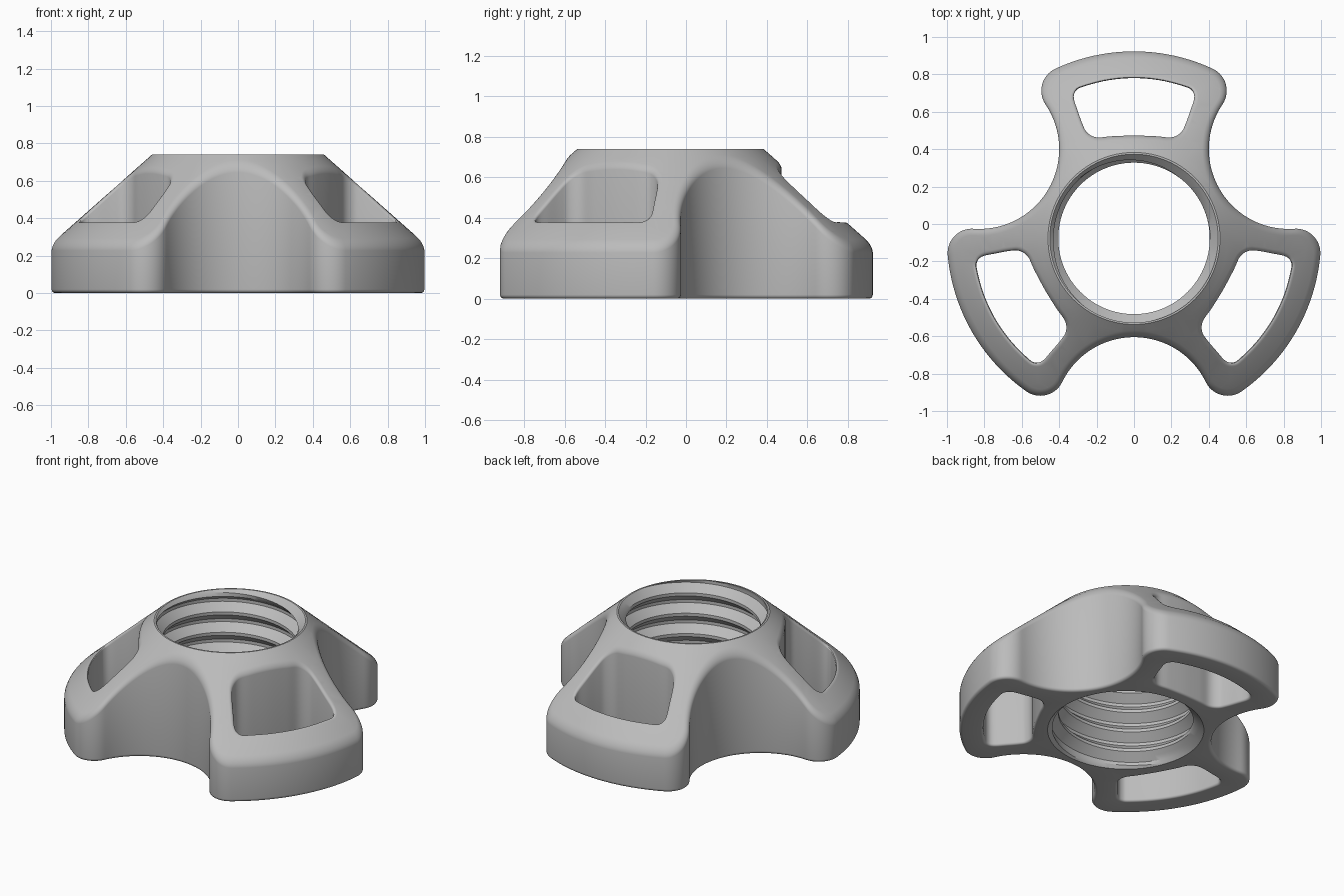
import bpy, bmesh
from math import sin, cos, pi, sqrt, tau, atan2, hypot, radians
from mathutils import Vector, Matrix
from mathutils.geometry import delaunay_2d_cdt

if "Cube" in bpy.data.objects:
    bpy.data.objects.remove(bpy.data.objects["Cube"])

HEIGHT, TOP_R, BORE_TOP, BORE_BOTTOM = 0.74, 0.46, 0.45, 0.47
SEGMENTS, PITCH = 96, 0.135
CENTRE_Y = -0.077


def cone(p):
    """Height of the conical top above a plan point."""
    return min(HEIGHT, HEIGHT - 0.885 * (hypot(p[0], p[1]) - TOP_R))


def arc(centre, radius, a, b, n):
    return [centre + radius * Vector((cos(a + (b - a) * i / n), sin(a + (b - a) * i / n)))
            for i in range(n + 1)]


def mirrored(half):
    """Join a half outline to its mirror image across the lobe axis."""
    return [Vector((-p.x, p.y)) for p in reversed(half[1:])] + half


def counter_clockwise(loop):
    area = sum(a.cross(b) for a, b in zip(loop, loop[1:] + loop[:1]))
    return loop if area > 0 else loop[::-1]


def inset(loop, d):
    out = []
    for i, p in enumerate(loop):
        t = (loop[(i + 1) % len(loop)] - loop[i - 1]).normalized()
        out.append(p + d * Vector((-t.y, t.x)))
    return out


def turned(loop, k):
    m = Matrix.Rotation(-k * tau / 3, 2)
    return [m @ p for p in loop]


def lobe_outline():
    scallop_r, corner_r = 0.427, 0.13
    scallop = 0.955 * Vector((cos(pi / 6), sin(pi / 6)))
    # Corner circle touches the outer rim and the scallop
    d, a, b = scallop.length, 1 - corner_r, scallop_r + corner_r
    along = (a * a - b * b + d * d) / (2 * d)
    u = scallop.normalized()
    corner = along * u + sqrt(a * a - along * along) * Vector((-u.y, u.x))
    rim_a = atan2(corner.y, corner.x)
    to_s, to_c = scallop - corner, corner - scallop
    half = arc(Vector((0, 0)), 1, pi / 2, rim_a, 10)
    half += arc(corner, corner_r, rim_a, atan2(to_s.y, to_s.x), 14)[1:]
    half += arc(scallop, scallop_r, atan2(to_c.y, to_c.x), pi + pi / 6, 20)[1:]
    sector = mirrored(half)[:-1]
    return counter_clockwise([p for k in range(3) for p in turned(sector, k)])


def window_outline():
    half = [Vector(p) for p in ((0, .55), (.12, .546), (.2, .54), (.25, .565), (.275, .61),
                                (.3, .68), (.322, .75), (.31, .79), (.27, .812),
                                (.14, .845), (0, .857))]
    pts = mirrored(half)[:-1]
    out, n = [], len(pts)
    for i in range(n):
        a, b, c, d = (pts[(i + k) % n] for k in (-1, 0, 1, 2))
        for s in range(5):
            t = s / 5
            out.append(0.5 * (2 * b + (c - a) * t + (2 * a - 5 * b + 4 * c - d) * t * t
                              + (3 * b - a - 3 * c + d) * t ** 3))
    return counter_clockwise(out)


bm = bmesh.new()


def bridge(rows, closed=True):
    """Skin successive rows of 3D points with quads."""
    grid = [[bm.verts.new(p) for p in row] for row in rows]
    for lo, hi in zip(grid, grid[1:]):
        n = len(lo)
        for i in range(n if closed else n - 1):
            j = (i + 1) % n
            bm.faces.new((lo[i], lo[j], hi[j], hi[i]))


def wall(loop, side, top_round, bottom_round, steps=5):
    """Upright wall with rounded rims; returns the top and bottom edge loops."""
    rows = []
    for i in range(steps + 1):
        a = pi / 2 * i / steps
        ring = inset(loop, side * bottom_round * (1 - sin(a)))
        rows.append([(p.x, p.y, bottom_round * (1 - cos(a))) for p in ring])
    for i in range(steps + 1):
        a = pi / 2 * i / steps
        ring = inset(loop, side * top_round * (1 - cos(a)))
        rows.append([(p.x, p.y, cone(p) - top_round * (1 - sin(a))) for p in ring])
    bridge(rows)
    return inset(loop, side * top_round), inset(loop, side * bottom_round)


def inside(p, loops):
    odd = False
    for loop in loops:
        for a, b in zip(loop, loop[1:] + loop[:1]):
            if (a.y > p.y) != (b.y > p.y):
                if p.x < a.x + (b.x - a.x) * (p.y - a.y) / (b.y - a.y):
                    odd = not odd
    return odd


def fill(loops, extra, height):
    """Triangulate the area between the loops and lift it to a height."""
    pts, edges = [], []
    for loop in loops:
        s, n = len(pts), len(loop)
        pts += loop
        edges += [(s + i, s + (i + 1) % n) for i in range(n)]
    pts = pts + extra
    result = delaunay_2d_cdt(pts, edges, [], 0, 1e-6)
    flat, tris = result[0], result[2]
    verts = [bm.verts.new((p.x, p.y, height(p))) for p in flat]
    for tri in tris:
        mid = sum((flat[i] for i in tri), Vector((0, 0))) / len(tri)
        if inside(mid, loops):
            bm.faces.new([verts[i] for i in tri])


def circle(r):
    return arc(Vector((0, 0)), r, 0, tau, SEGMENTS)[:-1]


# Scalloped outer wall and the three lobe windows
edges_of = [wall(lobe_outline(), 1, 0.035, 0.02)]
window = window_outline()
for k in range(3):
    edges_of.append(wall(turned(window, k), -1, 0.022, 0.015))

# Conical top and flat underside
tops = [e[0] for e in edges_of] + [circle(BORE_TOP)]
bottoms = [e[1] for e in edges_of] + [circle(BORE_BOTTOM)]
grid = [p for r in (TOP_R, 0.5, 0.6, 0.7, 0.8, 0.92) for p in circle(r)]
fill(tops, grid, cone)
fill(bottoms, [], lambda p: 0.0)

# Helical internal thread with chamfered mouths
profile = ((0, .405), (.15, .405), (.325, .43), (.5, .455), (.65, .455), (.825, .43))
rows = []
for turn in range(-2, int(HEIGHT / PITCH) + 3):
    for frac, radius in profile:
        row = []
        for j in range(SEGMENTS + 1):
            a = tau * j / SEGMENTS
            z = min(HEIGHT, max(0.0, PITCH * (turn + frac + j / SEGMENTS)))
            r = max(radius, BORE_TOP - (HEIGHT - z), BORE_BOTTOM - z)
            if z == HEIGHT:
                r = BORE_TOP
            elif z == 0:
                r = BORE_BOTTOM
            row.append((r * cos(a), r * sin(a), z))
        rows.append(row)
bridge(rows, closed=False)

# Weld into one solid
bmesh.ops.remove_doubles(bm, verts=bm.verts[:], dist=1e-4)
bmesh.ops.delete(bm, geom=[v for v in bm.verts if not v.link_faces], context='VERTS')
bmesh.ops.recalc_face_normals(bm, faces=bm.faces[:])
bmesh.ops.translate(bm, verts=bm.verts[:], vec=(0, CENTRE_Y, 0))
mesh = bpy.data.meshes.new("threaded_lobe_knob")
bm.to_mesh(mesh)
bm.free()
knob = bpy.data.objects.new("threaded_lobe_knob", mesh)
bpy.context.collection.objects.link(knob)

# Plain grey finish
grey = bpy.data.materials.new("plain_grey")
grey.use_nodes = True
colour = (0.5, 0.5, 0.5, 1)
grey.diffuse_color = colour
for node in grey.node_tree.nodes:
    if node.type == 'BSDF_PRINCIPLED':
        node.inputs["Base Color"].default_value = colour
mesh.materials.append(grey)

bpy.ops.object.select_all(action='DESELECT')
knob.select_set(True)
bpy.context.view_layer.objects.active = knob
bpy.ops.object.shade_smooth_by_angle(angle=radians(30))
